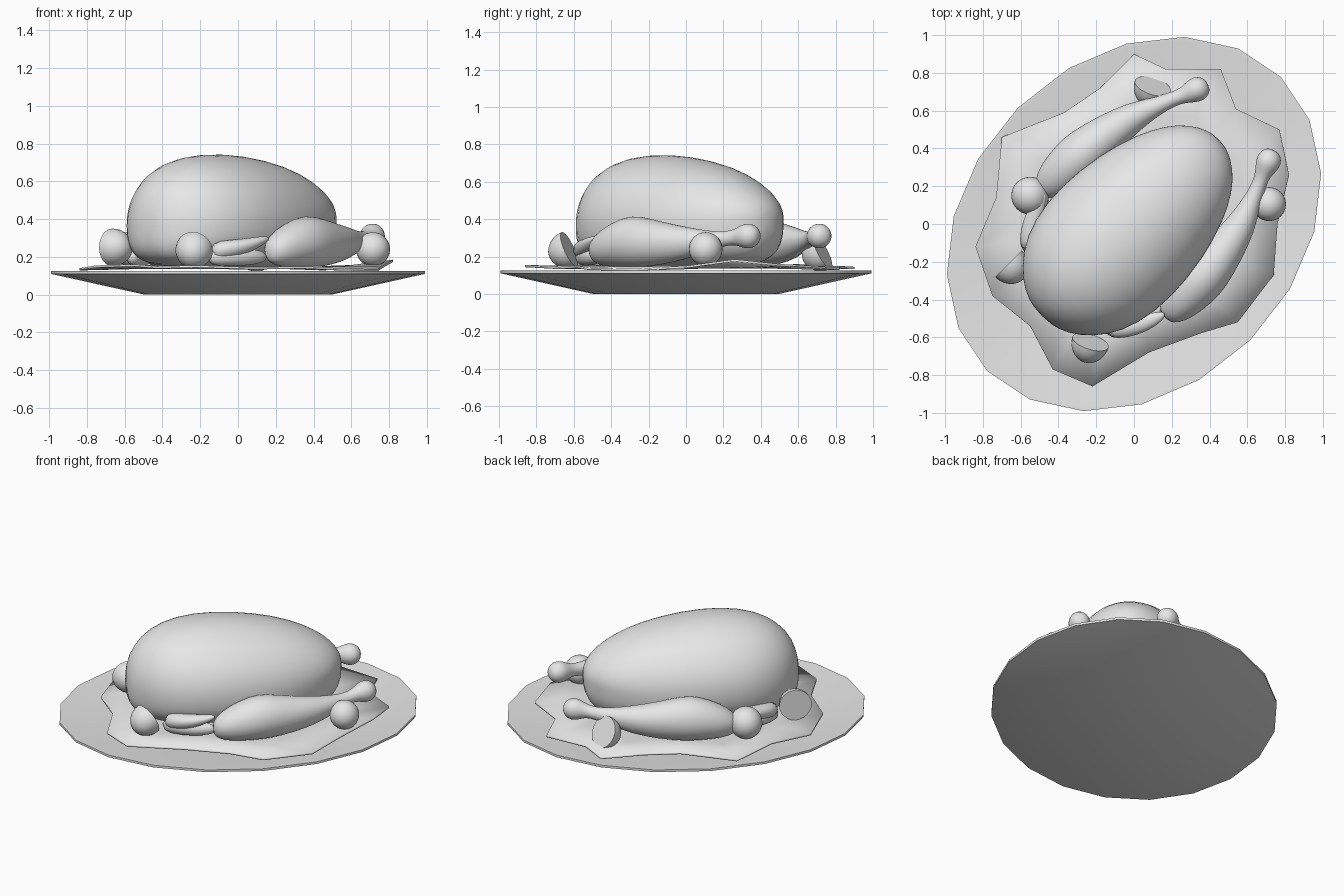
import bpy, bmesh, math
from mathutils import Vector

cube = bpy.data.objects.get("Cube")
if cube:
    bpy.data.objects.remove(cube, do_unlink=True)

DIAGONAL = math.radians(45)  # the dish is laid out along the diagonal

# One plain grey for everything
grey = bpy.data.materials.new("plain grey")
grey.use_nodes = True
grey.diffuse_color = (0.8, 0.8, 0.8, 1)
for node in grey.node_tree.nodes:
    if node.type == 'BSDF_PRINCIPLED':
        node.inputs["Base Color"].default_value = (0.8, 0.8, 0.8, 1)


def finish(name, bm, angle=30):
    """Turn a bmesh into a shaded object with the grey material."""
    bmesh.ops.recalc_face_normals(bm, faces=bm.faces[:])
    mesh = bpy.data.meshes.new(name)
    bm.to_mesh(mesh)
    bm.free()
    mesh.materials.append(grey)
    obj = bpy.data.objects.new(name, mesh)
    bpy.context.scene.collection.objects.link(obj)
    if angle:
        bpy.ops.object.select_all(action='DESELECT')
        obj.select_set(True)
        bpy.context.view_layer.objects.active = obj
        bpy.ops.object.shade_smooth_by_angle(angle=math.radians(angle))
    return obj


def bridge(bm, rings):
    """Join consecutive vertex rings with quads and cap both ends."""
    count = len(rings[0])
    for a, b in zip(rings, rings[1:]):
        for i in range(count):
            j = (i + 1) % count
            bm.faces.new((a[i], a[j], b[j], b[i]))
    bm.faces.new(rings[0])
    bm.faces.new(rings[-1])


def loft(name, stations, sides=24, belly=1.0, mirrored=False):
    """Skin sections (along, across, height, half width, rise, drop)."""
    bm = bmesh.new()
    rings = []
    for k, (u, v, z, w, rise, drop) in enumerate(stations):
        before = stations[max(k - 1, 0)]
        after = stations[min(k + 1, len(stations) - 1)]
        along = Vector((after[0] - before[0], after[1] - before[1], 0)).normalized()
        side = Vector((-along.y, along.x, 0))
        ring = []
        for i in range(sides):
            t = math.tau * i / sides
            c, s = math.cos(t), math.sin(t)
            power = 1.0 if s >= 0 else belly
            out = math.copysign(abs(c) ** power, c) * w
            up = math.copysign(abs(s) ** power, s) * (rise if s >= 0 else drop)
            ring.append(bm.verts.new(Vector((u, v, z)) + side * out + Vector((0, 0, up))))
        rings.append(ring)
    bridge(bm, rings)
    obj = finish(name, bm, 180)
    obj.rotation_euler.z = DIAGONAL
    if mirrored:
        obj.modifiers.new("mirror", 'MIRROR').use_axis = (False, True, False)
    smooth = obj.modifiers.new("round", 'SUBSURF')
    smooth.levels = smooth.render_levels = 1
    return obj


# Oval platter: foot, flared underside, rim and dished inside
bm = bmesh.new()
rings = []
for scale, z in ((0.5, 0), (1, 0.11), (1, 0.125), (0.98, 0.125), (0.5, 0.03)):
    rings.append([bm.verts.new((1.1 * scale * math.cos(math.tau * i / 20),
                                0.87 * scale * math.sin(math.tau * i / 20), z))
                  for i in range(20)])
bridge(bm, rings)
finish("platter", bm).rotation_euler.z = DIAGONAL

# Ragged, slightly wavy leaf liner
edge = [(0, .90, .145), (.17, .82, .15), (.46, .82, .14), (.54, .61, .155),
        (.77, .50, .16), (.82, .26, .185), (.76, 0, .15), (.74, -.27, .135),
        (.55, -.52, .14), (.35, -.58, .15), (.08, -.68, .145), (-.22, -.86, .155),
        (-.43, -.77, .15), (-.55, -.54, .16), (-.75, -.38, .155), (-.84, -.12, .14),
        (-.73, .14, .15), (-.70, .46, .15), (-.37, .59, .16), (-.18, .72, .15)]
bm = bmesh.new()
outer = [bm.verts.new(p) for p in edge]
inner = [bm.verts.new((x * 0.7, y * 0.7, 0.148)) for x, y, z in edge]
for i in range(len(edge)):
    j = (i + 1) % len(edge)
    bm.faces.new((outer[i], outer[j], inner[j], inner[i]))
bm.faces.new(inner)
liner = finish("leaf_liner", bm)
thickness = liner.modifiers.new("thickness", 'SOLIDIFY')
thickness.thickness = 0.012
thickness.offset = -1

# Plump roast body, broad at the breast and narrower at the tail
loft("roast_body", [
    (-.69, 0, .36, .06, .06, .08), (-.66, 0, .36, .16, .18, .16),
    (-.58, 0, .37, .265, .27, .21), (-.45, 0, .38, .36, .335, .235),
    (-.25, 0, .38, .415, .37, .24), (0, 0, .38, .41, .36, .24),
    (.25, 0, .38, .36, .315, .24), (.42, 0, .39, .29, .24, .24),
    (.54, 0, .40, .21, .16, .22), (.61, 0, .40, .115, .09, .16),
    (.635, 0, .40, .04, .03, .06)], sides=32, belly=0.75)

# Pair of drumsticks with knuckle ends
loft("drumsticks", [
    (-.235, .47, .235, .03, .03, .04), (-.21, .47, .24, .065, .06, .075),
    (-.14, .465, .25, .105, .105, .105), (0, .46, .27, .13, .143, .13),
    (.10, .455, .28, .127, .14, .14), (.25, .435, .275, .105, .11, .12),
    (.40, .405, .28, .08, .08, .095), (.52, .36, .285, .05, .052, .06),
    (.62, .32, .295, .037, .037, .037), (.67, .295, .305, .042, .042, .042),
    (.71, .28, .31, .062, .064, .064), (.75, .265, .31, .068, .07, .07),
    (.785, .25, .31, .05, .05, .05), (.80, .245, .31, .02, .02, .02)], mirrored=True)

# Folded wings: pointed upper blade and a lower fold against the body
loft("wing_blades", [
    (-.50, .29, .23, .05, .05, .05), (-.42, .36, .245, .055, .045, .055),
    (-.33, .41, .265, .048, .035, .045), (-.26, .44, .288, .03, .022, .028),
    (-.22, .45, .297, .014, .012, .012)], sides=16, mirrored=True)
loft("wing_folds", [
    (-.52, .28, .20, .04, .05, .05), (-.40, .36, .20, .05, .05, .05),
    (-.28, .40, .20, .045, .045, .045), (-.20, .42, .20, .015, .02, .02)],
    sides=16, mirrored=True)


def fruit(name, centre, radius, cut=None):
    """Round fruit; with a cut direction it becomes a half with a flat face."""
    bm = bmesh.new()
    bmesh.ops.create_uvsphere(bm, u_segments=24, v_segments=16, radius=radius)
    if cut:
        bmesh.ops.bisect_plane(bm, geom=bm.verts[:] + bm.edges[:] + bm.faces[:],
                               plane_co=(0, 0, 0), plane_no=(0, 0, 1), clear_outer=True)
        rim = [e for e in bm.edges if e.is_boundary]
        bmesh.ops.contextual_create(bm, geom=rim)
        bmesh.ops.scale(bm, vec=(1, 1, 1.15), verts=bm.verts[:])
    obj = finish(name, bm, 40)
    obj.location = centre
    if cut:
        obj.rotation_euler = Vector(cut).to_track_quat('Z', 'Y').to_euler()
    return obj


# Fruit garnish around the roast
fruit("whole_fruit_left", (-.55, .15, .24), 0.1)
fruit("whole_fruit_right", (.715, .105, .24), 0.09)
fruit("half_fruit_front", (-.23, -.625, .24), 0.1, (.27, .9, .4))
fruit("half_fruit_side", (-.665, -.21, .25), 0.1, (-.75, .75, 0))
fruit("half_fruit_back", (.10, .73, .225), 0.1, (.27, .85, .45))
